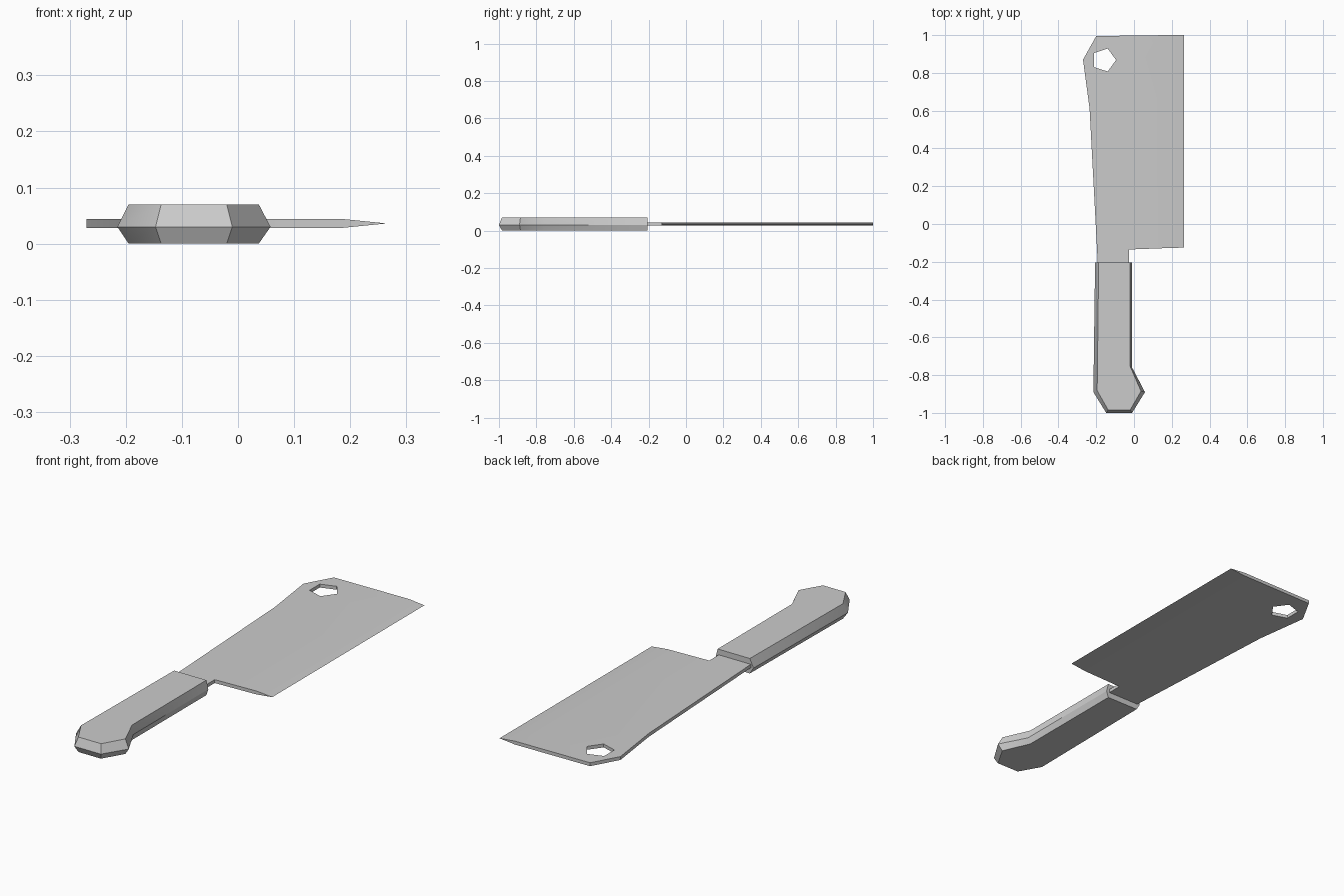
import bpy
import bmesh
import math

cube = bpy.data.objects.get("Cube")
if cube:
    bpy.data.objects.remove(cube)

grey = bpy.data.materials.new("light_grey")
grey.use_nodes = True
colour = (0.6, 0.6, 0.6, 1)
grey.diffuse_color = colour
grey.node_tree.nodes["Principled BSDF"].inputs["Base Color"].default_value = colour


def loft(name, layers):
    """Join stacked outlines, each given as (points, heights), bottom to top."""
    bm = bmesh.new()
    rings = [[bm.verts.new((x, y, z)) for (x, y), z in zip(pts, heights)]
             for pts, heights in layers]
    n = len(rings[0])
    for low, high in zip(rings, rings[1:]):
        for i in range(n):
            j = (i + 1) % n
            bm.faces.new((low[i], low[j], high[j], high[i]))
    bm.faces.new(rings[0])
    bm.faces.new(rings[-1])
    # weld the points where layers meet, such as a cutting edge
    bmesh.ops.remove_doubles(bm, verts=bm.verts, dist=0.0001)
    bmesh.ops.recalc_face_normals(bm, faces=bm.faces)
    mesh = bpy.data.meshes.new(name)
    bm.to_mesh(mesh)
    bm.free()
    obj = bpy.data.objects.new(name, mesh)
    bpy.context.collection.objects.link(obj)
    mesh.materials.append(grey)
    return obj


def select(obj):
    bpy.ops.object.select_all(action="DESELECT")
    obj.select_set(True)
    bpy.context.view_layer.objects.active = obj


# Handle: wide middle outline with narrower top and bottom faces
middle = [(-0.206, -0.205), (-0.215, -0.89), (-0.147, -1.0), (-0.01, -1.0),
          (0.058, -0.89), (-0.01, -0.76), (-0.01, -0.205)]
inner = [(-0.187, -0.205), (-0.195, -0.882), (-0.137, -0.984), (-0.02, -0.984),
         (0.037, -0.885), (-0.02, -0.755), (-0.02, -0.205)]
n = len(middle)
handle = loft("handle", [(inner, [0] * n), (middle, [0.03] * n), (inner, [0.07] * n)])

# Blade: flat body that tapers from the shoulder to the cutting edge
body_start = [(-0.2, 0.995), (-0.27, 0.87), (-0.235, 0.61), (-0.192, -0.205),
              (-0.026, -0.205), (-0.026, -0.135), (0.185, -0.127)]
edge = [(0.265, -0.125), (0.265, 1.0)]
body_end = [(0.185, 1.0)]
outline = body_start + edge + body_end


def heights(z):
    return [0.036 if p in edge else z for p in outline]


bm = bmesh.new()
for z in (0.028, 0.044):
    ring = [bm.verts.new((x, y, h)) for (x, y), h in zip(outline, heights(z))]
    body = ring[:7] + ring[9:]
    bm.faces.new(body)
    bm.faces.new(ring[6:])
bm.verts.ensure_lookup_table()
n = len(outline)
for i in range(n):
    j = (i + 1) % n
    if i == 7:  # the cutting edge has no side wall
        continue
    bm.faces.new([bm.verts[k] for k in (i, j, j + n, i + n)])
bmesh.ops.remove_doubles(bm, verts=bm.verts, dist=0.0001)
bmesh.ops.recalc_face_normals(bm, faces=bm.faces)
mesh = bpy.data.meshes.new("blade")
bm.to_mesh(mesh)
bm.free()
mesh.materials.append(grey)
blade = bpy.data.objects.new("blade", mesh)
bpy.context.collection.objects.link(blade)

# Five-sided hanging hole
turns = [math.tau * i / 5 for i in range(5)]
pentagon = [(-0.159 + 0.064 * math.cos(a), 0.868 + 0.064 * math.sin(a)) for a in turns]
cutter = loft("hole_cutter", [(pentagon, [-0.1] * 5), (pentagon, [0.2] * 5)])
cutter.hide_render = True
cut = blade.modifiers.new("hole", "BOOLEAN")
cut.operation = "DIFFERENCE"
cut.solver = "EXACT"
cut.object = cutter
select(blade)
bpy.ops.object.modifier_apply(modifier=cut.name)
bpy.data.objects.remove(cutter)

for obj in (handle, blade):
    select(obj)
    bpy.ops.object.shade_smooth_by_angle(angle=math.radians(30))
